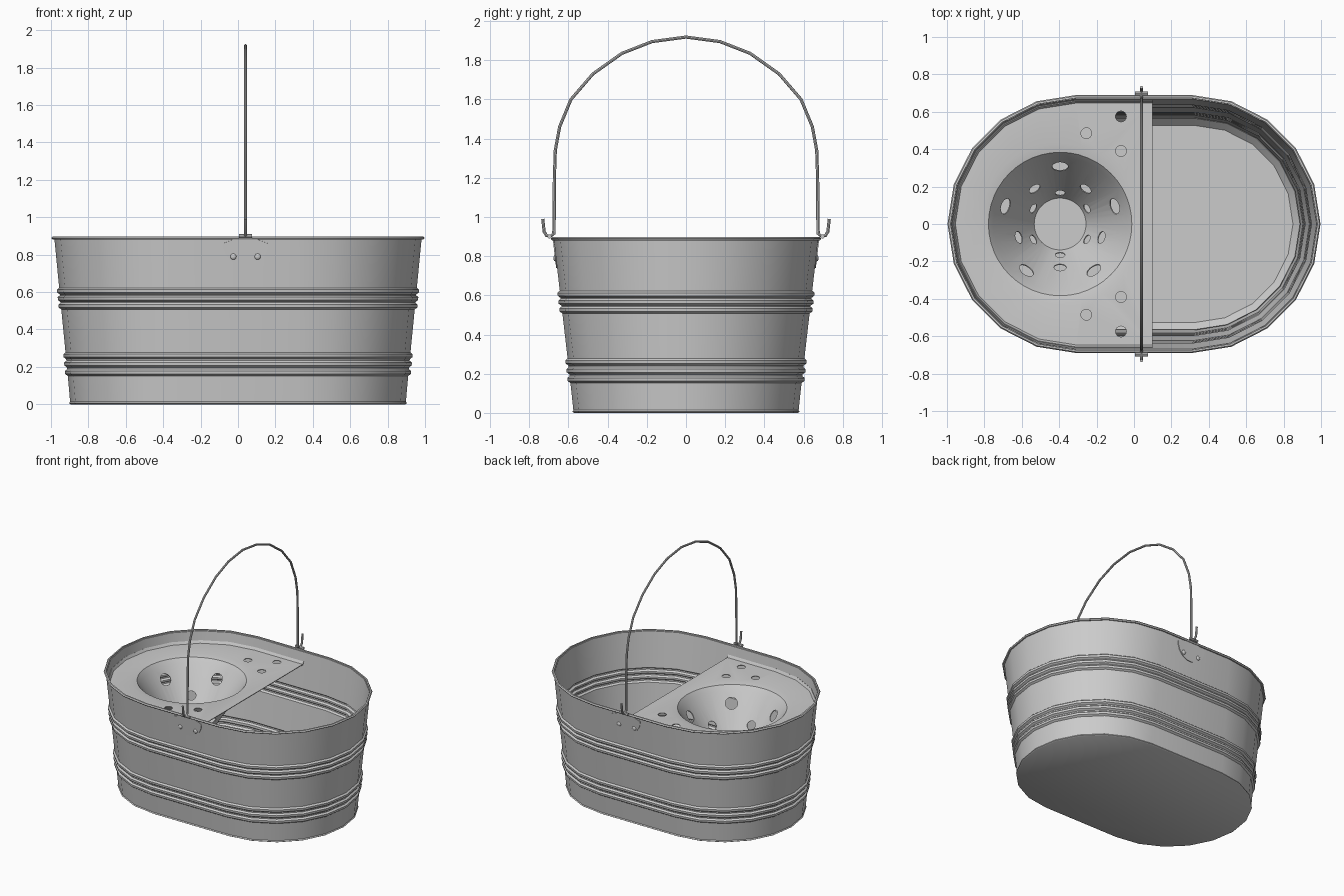
import bpy, bmesh
from math import sin, cos, pi, radians
from mathutils import Vector, Matrix

if "Cube" in bpy.data.objects:
    bpy.data.objects.remove(bpy.data.objects["Cube"])


def finish(name, data, thick=0, offset=-1, cutter=None):
    """Make an object, bake its modifiers into a mesh, smooth it by angle."""
    ob = bpy.data.objects.new(name, data)
    bpy.context.collection.objects.link(ob)
    if thick:
        m = ob.modifiers.new("thickness", 'SOLIDIFY')
        m.thickness, m.offset = thick, offset
    if cutter:
        m = ob.modifiers.new("holes", 'BOOLEAN')
        m.object, m.operation, m.solver = cutter, 'DIFFERENCE', 'EXACT'
    dg = bpy.context.evaluated_depsgraph_get()
    me = bpy.data.meshes.new_from_object(ob.evaluated_get(dg))
    bpy.data.objects.remove(ob)
    ob = bpy.data.objects.new(name, me)
    bpy.context.collection.objects.link(ob)
    me.shade_smooth()
    me.set_sharp_from_angle(angle=radians(35))
    return ob


def bm_mesh(name, bm):
    me = bpy.data.meshes.new(name)
    bm.to_mesh(me)
    bm.free()
    return me


def stadium(r, z, n=10):
    c = 0.323 - 0.016 * z / 0.9
    return [(s * c + r * cos(a), r * sin(a), z)
            for s, start in ((1, -pi / 2), (-1, pi / 2))
            for a in (start + pi * i / n for i in range(n + 1))]


def circle(r, z, cx, n=48):
    return [(cx + r * cos(2 * pi * i / n), r * sin(2 * pi * i / n), z) for i in range(n)]


def bridge(bm, a, b, closed=True):
    n = len(a)
    for i in range(n if closed else n - 1):
        j = (i + 1) % n
        bm.faces.new((a[i], a[j], b[j], b[i]))


def loft(bm, rings):
    vs = [[bm.verts.new(p) for p in ring] for ring in rings]
    for a, b in zip(vs, vs[1:]):
        bridge(bm, a, b)
    return vs


def wire(name, pts, r):
    cu = bpy.data.curves.new(name, 'CURVE')
    cu.dimensions = '3D'
    cu.bevel_depth, cu.bevel_resolution, cu.use_fill_caps = r, 2, True
    sp = cu.splines.new('POLY')
    sp.points.add(len(pts) - 1)
    for p, co in zip(sp.points, pts):
        p.co = (*co, 1)
    return finish(name, cu)


def wall_r(z):
    return 0.572 + 0.116 * z


# Bucket wall: tapered oval with two groups of three pressed ribs and a rolled rim
prof = [(0.571, 0), (0.58, 0.006), (0.575, 0.014)]
for zc in (0.17, 0.215, 0.26, 0.525, 0.565, 0.605):
    for dz, out in ((-0.018, 0), (-0.008, 0.013), (0.008, 0.013), (0.018, 0)):
        prof.append((wall_r(zc + dz) + out, zc + dz))
prof += [(0.674, 0.882), (0.684, 0.881), (0.69, 0.889), (0.684, 0.897), (0.674, 0.898)]
bm = bmesh.new()
rings = loft(bm, [stadium(r, z) for r, z in prof])
bm.faces.new(list(reversed(rings[0])))
finish("bucket_body", bm_mesh("bucket_body", bm), 0.008)

# Sloped seam around the inside of the floor
bm = bmesh.new()
loft(bm, [stadium(0.53, 0.01), stadium(0.568, 0.05)])
finish("floor_seam", bm_mesh("floor_seam", bm), 0.004)

# Cutters for the drain holes in the cone and plate
CX, LZ, CZ = -0.395, 0.80, 0.42
cut = bmesh.new()


def add_hole(pos, axis, r):
    rot = Vector((0, 0, 1)).rotation_difference(Vector(axis)).to_matrix().to_4x4()
    bmesh.ops.create_cone(cut, cap_ends=True, segments=16, radius1=r, radius2=r,
                          depth=0.07, matrix=Matrix.Translation(pos) @ rot)


for rad, count, start, r in ((0.31, 5, 90, 0.043), (0.235, 5, 54, 0.033), (0.168, 6, 90, 0.026)):
    for i in range(count):
        a = radians(start + 360 * i / count)
        z = CZ + (rad - 0.14) / 0.22 * 0.34
        add_hole((CX + rad * cos(a), rad * sin(a), z),
                 (0.34 * cos(a), 0.34 * sin(a), -0.22), r)
for s in (1, -1):
    for x, y in ((-0.07, 0.575), (-0.07, 0.39), (-0.255, 0.485)):
        add_hole((x, s * y, LZ), (0, 0, 1), 0.029)
cutter = bpy.data.objects.new("hole_cutter", bm_mesh("hole_cutter", cut))
bpy.context.collection.objects.link(cutter)
cutter.hide_render = True

# Wringer: half-oval plate with an upturned lip and a draining cone
bm = bmesh.new()


def half_outline(r, z):
    return [(0.1, r, z)] + stadium(r, z)[11:] + [(0.1, -r, z)]


edge = [bm.verts.new(p) for p in half_outline(0.648, LZ)]
lip = [bm.verts.new(p) for p in half_outline(0.66, LZ + 0.02)]
cone = loft(bm, [circle(r, z, CX) for r, z in
                 ((0.43, LZ), (0.385, LZ - 0.008), (0.36, 0.76), (0.14, CZ))])
bm.faces.new(cone[-1])
bridge(bm, edge, lip, closed=False)
loops = []
for loop in (edge, cone[0]):
    for i, v in enumerate(loop):
        w = loop[(i + 1) % len(loop)]
        loops.append(bm.edges.get((v, w)) or bm.edges.new((v, w)))
bmesh.ops.triangle_fill(bm, use_beauty=True, edges=loops)
bmesh.ops.recalc_face_normals(bm, faces=bm.faces)
finish("wringer_insert", bm_mesh("wringer_insert", bm), 0.006, 0, cutter)
bpy.data.objects.remove(cutter)

# Wire handle
HX = 0.04
half = [(0.673, 0.91), (0.672, 1.19), (0.667, 1.34), (0.645, 1.46), (0.587, 1.60),
        (0.475, 1.73), (0.327, 1.835), (0.173, 1.895)]
arc = [(HX, -y, z) for y, z in half] + [(HX, 0, 1.918)] + [(HX, y, z) for y, z in reversed(half)]
wire("handle", arc, 0.008)

for s, side in ((-1, "front"), (1, "back")):
    # Hooked handle end and the pivot loop it hangs in
    hook = [(0.673, 0.95), (0.676, 0.915), (0.692, 0.9), (0.712, 0.905),
            (0.724, 0.925), (0.731, 0.99)]
    wire(side + "_handle_hook", [(HX, s * y, z) for y, z in hook], 0.008)
    wire(side + "_pivot", [(HX - 0.035, s * 0.697, 0.9), (HX + 0.035, s * 0.697, 0.9)], 0.011)

    # Rounded ear plate lying on the wall
    bm = bmesh.new()
    pts = [(HX + 0.12 * cos(a), 0.86 - 0.12 * sin(a))
           for a in (pi * i / 12 for i in range(13))]
    pts += [(HX - 0.03, 0.895), (HX + 0.03, 0.895)]
    f = bm.faces.new([bm.verts.new((x, s * (wall_r(z) + 0.002), z)) for x, z in pts])
    finish(side + "_ear", bm_mesh("ear", bm), 0.006, 0)

    # Rivets
    for k, x in enumerate((HX - 0.065, HX + 0.065)):
        bm = bmesh.new()
        bmesh.ops.create_uvsphere(bm, u_segments=12, v_segments=8, radius=0.017,
                                  matrix=Matrix.Translation((x, s * (wall_r(0.79) + 0.003), 0.79))
                                  @ Matrix.Diagonal((1, 0.6, 1, 1)))
        finish(f"{side}_rivet_{k + 1}", bm_mesh("rivet", bm))
